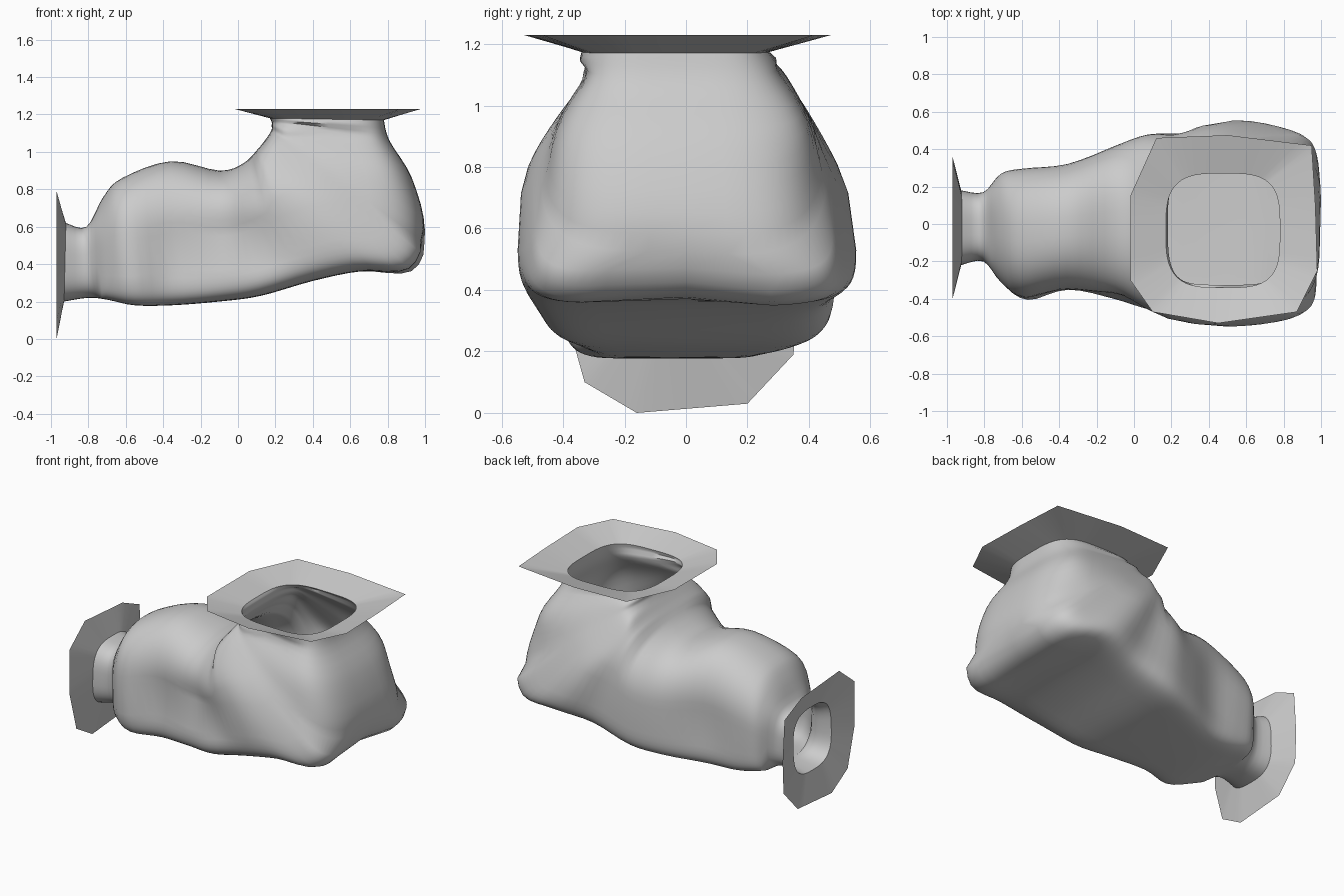
import bpy, bmesh, math
from mathutils import Vector

cube = bpy.data.objects.get("Cube")
if cube:
    bpy.data.objects.remove(cube, do_unlink=True)

rock = bpy.data.materials.new("grey rock")
rock.use_nodes = True
rock.diffuse_color = (0.6, 0.6, 0.6, 1)
rock.node_tree.nodes["Principled BSDF"].inputs["Base Color"].default_value = (0.6, 0.6, 0.6, 1)

SIDES = 60
STEPS = 4

# Tunnel sections: floor x, z / roof x, z / y min, y max
SECTIONS = [
    (-0.93, 0.20, -0.92, 0.62, -0.22, 0.18),
    (-0.80, 0.22, -0.81, 0.60, -0.20, 0.17),
    (-0.70, 0.21, -0.72, 0.76, -0.31, 0.27),
    (-0.55, 0.18, -0.62, 0.86, -0.39, 0.30),
    (-0.35, 0.18, -0.36, 0.95, -0.36, 0.33),
    (-0.10, 0.20, -0.10, 0.90, -0.41, 0.42),
    (0.12, 0.23, 0.03, 0.94, -0.48, 0.48),
    (0.40, 0.31, 0.11, 1.02, -0.53, 0.49),
    (0.65, 0.36, 0.15, 1.07, -0.55, 0.56),
    (0.92, 0.37, 0.17, 1.10, -0.52, 0.52),
    (1.00, 0.58, 0.18, 1.12, -0.46, 0.47),
    (0.93, 0.86, 0.18, 1.14, -0.43, 0.43),
    (0.81, 1.06, 0.18, 1.16, -0.36, 0.33),
    (0.78, 1.17, 0.17, 1.18, -0.34, 0.27),
]

# Local bumps (positive) and hollows (negative): place, radius, depth
BUMPS = [
    ((-0.05, -0.42, 0.56), 0.15, -0.05),
    ((0.15, -0.48, 0.50), 0.14, -0.05),
    ((-0.30, -0.37, 0.48), 0.15, -0.03),
    ((-0.60, -0.38, 0.35), 0.14, 0.02),
    ((0.90, 0.45, 0.75), 0.20, -0.04),
    ((0.93, 0.25, 0.45), 0.14, 0.02),
    ((0.90, -0.10, 0.38), 0.16, -0.05),
    ((-0.35, 0.33, 0.45), 0.18, -0.02),
]


def catmull(a, b, c, d, t):
    return [0.5 * (2 * q + (r - p) * t + (2 * p - 5 * q + 4 * r - s) * t * t
                   + (3 * q - p - 3 * r + s) * t ** 3) for p, q, r, s in zip(a, b, c, d)]


def power(v, e):
    return math.copysign(abs(v) ** (2 / e), v)


def narrow(p):
    # The chamber tapers towards the top mouth: soft limit on its width
    if p.y < 0:
        limit = 0.34 + 0.72 * max(0, 1.08 - p.z)
    else:
        limit = 0.28 + 0.60 * max(0, 1.18 - p.z)
    p.y /= (1 + (abs(p.y) / limit) ** 12) ** (1 / 12)


def section_ring(sec):
    fx, fz, rx, rz, y0, y1 = sec
    floor, roof = Vector((fx, 0, fz)), Vector((rx, 0, rz))
    mid, half = (floor + roof) / 2, (roof - floor) / 2
    ring = []
    for i in range(SIDES):
        a = math.tau * i / SIDES
        c, s = math.cos(a), math.sin(a)
        # Squarer near the floor, rounder near the roof
        if fx < -0.75:
            e = 3
        elif s < 0:
            e = 7 if fz < 0.5 else 3.5
        else:
            e = 2.4 if rz < 1 else 3.3
        p = mid + half * power(s, e)
        p.y = (y0 + y1) / 2 + (y1 - y0) / 2 * power(c, e)
        if rz < 1.17:
            narrow(p)
        ring.append(p)
    return ring


def polygon_ring(corners):
    # Straight-edged outline with the same number of points as a section
    n = len(corners)
    ring = []
    for i in range(SIDES):
        k, step = divmod(i * n, SIDES)
        ring.append(Vector(corners[k]).lerp(Vector(corners[(k + 1) % n]), step / SIDES))
    return ring


def shell(name, rings):
    bm = bmesh.new()
    rows = [[bm.verts.new(p) for p in ring] for ring in rings]
    for r0, r1 in zip(rows, rows[1:]):
        for i in range(SIDES):
            j = (i + 1) % SIDES
            bm.faces.new((r0[i], r0[j], r1[j], r1[i]))
    mesh = bpy.data.meshes.new(name)
    bm.normal_update()
    bm.to_mesh(mesh)
    bm.free()
    mesh.materials.append(rock)
    obj = bpy.data.objects.new(name, mesh)
    bpy.context.collection.objects.link(obj)
    bpy.ops.object.select_all(action='DESELECT')
    bpy.context.view_layer.objects.active = obj
    obj.select_set(True)
    bpy.ops.object.shade_smooth_by_angle(angle=math.radians(60))


# Tunnel walls, bending from the side mouth to the top mouth
rings = []
last = len(SECTIONS) - 1
for i in range(last):
    quad = [SECTIONS[min(max(i + k, 0), last)] for k in (-1, 0, 1, 2)]
    for step in range(STEPS):
        rings.append(section_ring(catmull(*quad, step / STEPS)))
rings.append(section_ring(SECTIONS[-1]))

# Rocky bumps and hollows
for ring in rings[STEPS:-STEPS]:
    centre = sum(ring, Vector()) / SIDES
    for p in ring:
        shift = Vector()
        for place, radius, depth in BUMPS:
            d = (p - Vector(place)).length / radius
            shift += (p - centre).normalized() * depth * math.exp(-d * d)
        p += shift
shell("tunnel_walls", rings)

# Side mouth flange
side_outline = [(0.36, 0.4), (0.34, 0.68), (0.16, 0.76), (-0.24, 0.79), (-0.4, 0.66),
                (-0.4, 0.35), (-0.33, 0.1), (-0.16, 0), (0.2, 0.03), (0.35, 0.19)]
shell("side_flange", [polygon_ring([(-0.97, y, z) for y, z in side_outline]), rings[0]])

# Top mouth flange
top_outline = [(0.5, 0.475), (0.12, 0.46), (-0.02, 0.15), (-0.02, -0.3), (0.1, -0.47),
               (0.45, -0.53), (0.87, -0.47), (0.98, -0.25), (0.97, 0.1), (0.95, 0.42)]
shell("top_flange", [rings[-1], polygon_ring([(x, y, 1.23) for x, y in top_outline])])
